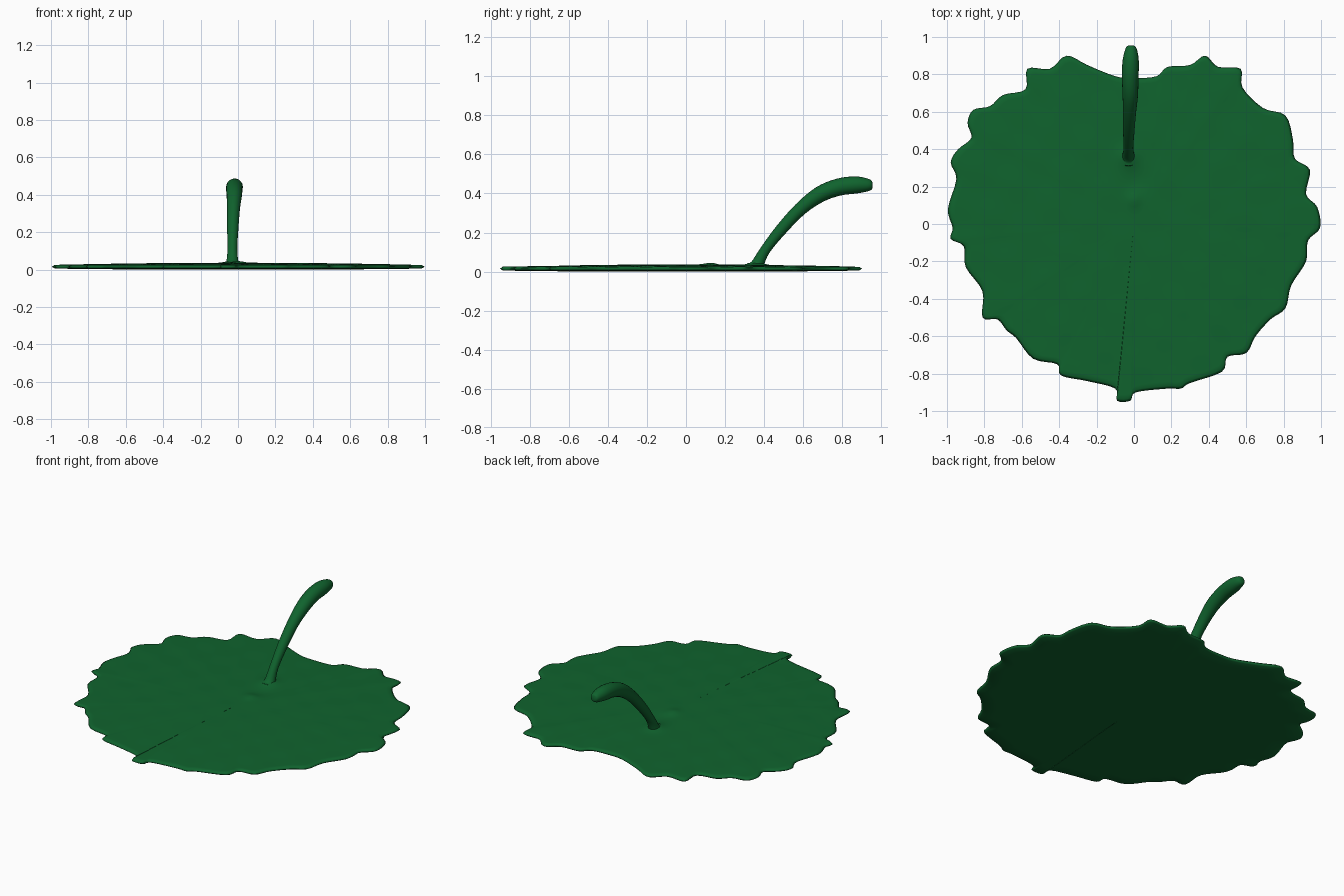
import bpy, bmesh, math
from mathutils import Vector

if "Cube" in bpy.data.objects:
    bpy.data.objects.remove(bpy.data.objects["Cube"])

green = bpy.data.materials.new("leaf_green")
green.diffuse_color = (0.005, 0.125, 0.027, 1)
green.use_nodes = True
green.node_tree.nodes["Principled BSDF"].inputs["Base Color"].default_value = green.diffuse_color


def smooth_path(pts, steps, closed):
    """Catmull-Rom resampling of a list of tuples of any length."""
    n, out = len(pts), []
    get = (lambda i: pts[i % n]) if closed else (lambda i: pts[max(0, min(n - 1, i))])
    for i in range(n if closed else n - 1):
        quad = [get(i + k) for k in (-1, 0, 1, 2)]
        for s in range(steps):
            t = s / steps
            out.append(tuple(0.5 * (2 * b + (c - a) * t + (2 * a - 5 * b + 4 * c - d) * t * t
                                    + (3 * b - a - 3 * c + d) * t ** 3)
                             for a, b, c, d in zip(*quad)))
    if not closed:
        out.append(pts[-1])
    return out


def finish(name, bm):
    bmesh.ops.recalc_face_normals(bm, faces=bm.faces)
    me = bpy.data.meshes.new(name)
    bm.to_mesh(me)
    bm.free()
    me.materials.append(green)
    me.shade_smooth()
    ob = bpy.data.objects.new(name, me)
    bpy.context.collection.objects.link(ob)
    return ob


def loft(name, rings):
    """Skin closed rings of points, closing both ends."""
    bm = bmesh.new()
    loops = [[bm.verts.new(p) for p in r] for r in rings]
    for a, b in zip(loops, loops[1:]):
        for i in range(len(a)):
            j = (i + 1) % len(a)
            bm.faces.new((a[i], a[j], b[j], b[i]))
    for loop in (loops[0], loops[-1]):
        mid = bm.verts.new(sum((v.co for v in loop), Vector()) / len(loop))
        for i in range(len(loop)):
            bm.faces.new((loop[i], loop[(i + 1) % len(loop)], mid))
    return finish(name, bm)


# leaf: jagged outline, counter-clockwise from the right tip
outline = [(.995, -.02), (.98, .09), (.92, .16), (.94, .29), (.86, .35), (.85, .45), (.81, .58),
           (.69, .62), (.58, .73), (.57, .83), (.45, .84), (.38, .90), (.30, .85), (.18, .84),
           (.12, .79), (0, .78), (-.10, .79), (-.25, .85), (-.36, .90), (-.45, .83), (-.57, .83),
           (-.58, .72), (-.70, .69), (-.77, .63), (-.86, .61), (-.89, .54), (-.87, .46),
           (-.94, .40), (-.98, .33), (-.95, .24), (-.995, .08), (-.97, -.02), (-.98, -.08),
           (-.91, -.12), (-.90, -.23), (-.81, -.36), (-.81, -.50), (-.73, -.51), (-.68, -.57),
           (-.63, -.61), (-.54, -.72), (-.41, -.75), (-.39, -.81), (-.25, -.84), (-.10, -.88),
           (-.09, -.945), (-.02, -.945), (.01, -.90), (.18, -.88), (.25, -.88), (.30, -.85),
           (.47, -.79), (.50, -.71), (.60, -.69), (.65, -.60), (.73, -.51), (.81, -.45),
           (.84, -.33), (.92, -.20), (.93, -.09)]
edge = smooth_path(outline, 4, True)


def bump(x, y, cx, cy, r):
    return math.exp(-((x - cx) ** 2 + (y - cy) ** 2) / (r * r))


def top_z(x, y, s):
    z = 0.036 - 0.012 * s * s
    z += 0.001 * math.sin(19 * x + 7 * y) * math.sin(23 * y - 5 * x)  # faint ripples
    z += 0.010 * bump(x, y, 0, .13, .04)          # small knob
    z -= 0.006 * bump(x, y, .02, .24, .07)        # dimple
    z += 0.014 * bump(x, y, -.03, .36, .05)       # swelling at the stem
    return z


def leaf_ring(s, z):
    return [(x * s, y * s, z(x * s, y * s)) for x, y in edge]


rings = [leaf_ring(s, lambda x, y, s=s: 0.006 * s ** 4) for s in (.3, .6, .9, .985)]
rings.append(leaf_ring(1, lambda x, y: 0.015))
rings += [leaf_ring(s, lambda x, y, s=s: top_z(x, y, s))
          for s in [.985] + [.96 - .03 * i for i in range(32)]]
loft("leaf", rings)

# stem: x, y, z, radius along the bent centre line
path = smooth_path([(-.03, .35, .012, .05), (-.03, .365, .035, .034), (-.03, .405, .11, .026),
                    (-.028, .487, .215, .030), (-.024, .585, .32, .034), (-.02, .685, .395, .041),
                    (-.02, .78, .432, .044), (-.018, .865, .443, .044), (-.016, .92, .443, .035),
                    (-.016, .948, .442, .024), (-.016, .955, .442, .010)], 4, False)
rings = []
for i, (x, y, z, r) in enumerate(path):
    a, b = path[max(0, i - 1)], path[min(len(path) - 1, i + 1)]
    tangent = (Vector(b[:3]) - Vector(a[:3])).normalized()
    side = Vector((1, 0, 0))
    up = tangent.cross(side).normalized()
    rings.append([Vector((x, y, z)) + r * (side * math.cos(t) + up * math.sin(t))
                  for t in (2 * math.pi * k / 20 for k in range(20))])
# keep the stem root inside the leaf
for ring in rings[:5]:
    for p in ring:
        p.z = max(p.z, 0.01)
loft("stem", rings)
